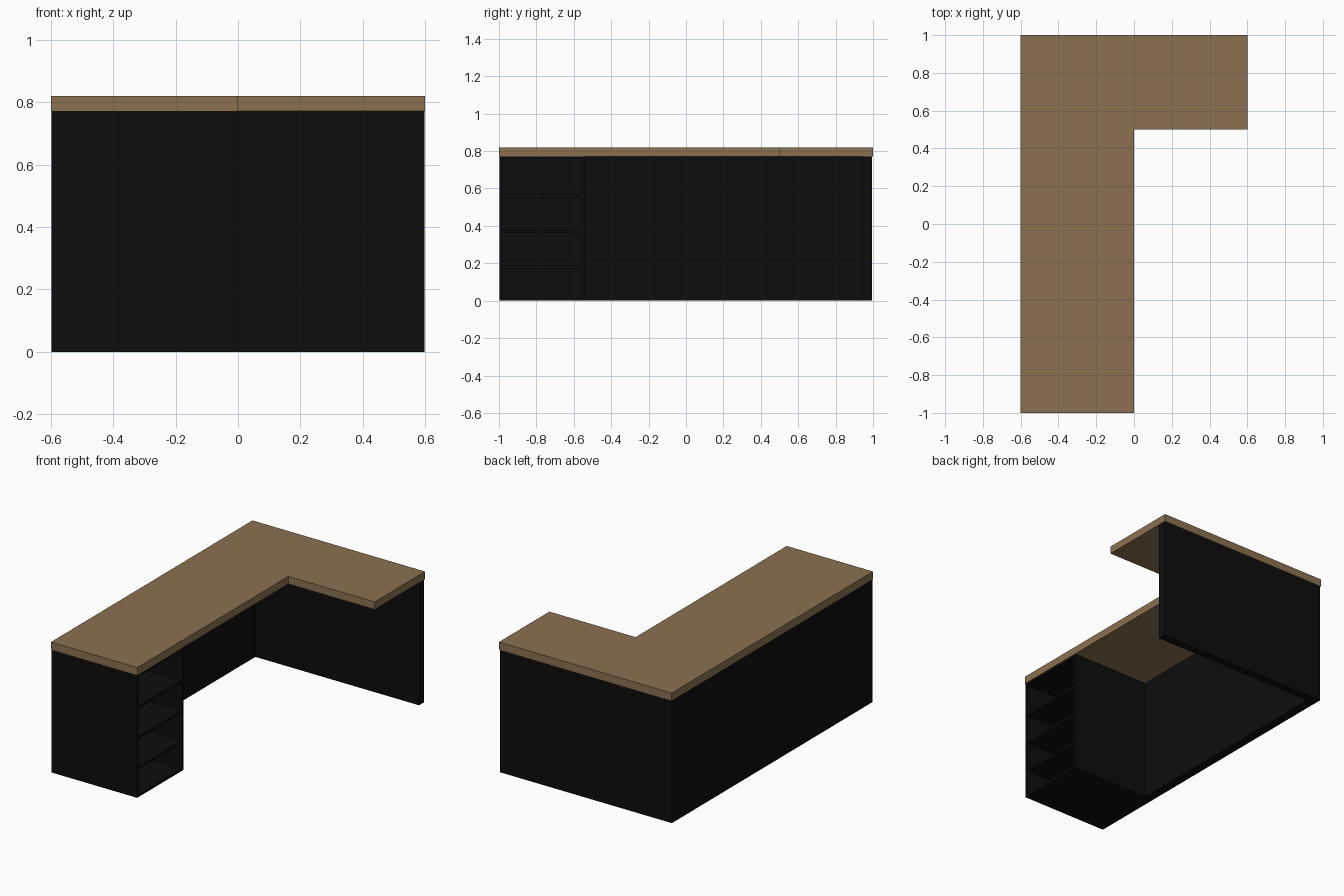
import bpy, bmesh

if "Cube" in bpy.data.objects:
    bpy.data.objects.remove(bpy.data.objects["Cube"])


def material(name, rgb):
    m = bpy.data.materials.new(name)
    m.diffuse_color = (*rgb, 1)
    m.use_nodes = True
    m.node_tree.nodes["Principled BSDF"].inputs["Base Color"].default_value = m.diffuse_color
    return m


WOOD = material("brown wood", (0.26, 0.165, 0.08))
BLACK = material("black panel", (0.004, 0.004, 0.004))


def add_object(name, bm, mat):
    bmesh.ops.recalc_face_normals(bm, faces=bm.faces)
    me = bpy.data.meshes.new(name)
    bm.to_mesh(me)
    bm.free()
    me.materials.append(mat)
    ob = bpy.data.objects.new(name, me)
    bpy.context.collection.objects.link(ob)
    return ob


def prism(name, outline, z0, z1, mat):
    """Extrude a flat outline from z0 up to z1."""
    bm = bmesh.new()
    face = bm.faces.new([bm.verts.new((x, y, z0)) for x, y in outline])
    ext = bmesh.ops.extrude_face_region(bm, geom=[face])
    for v in ext["geom"]:
        if isinstance(v, bmesh.types.BMVert):
            v.co.z = z1
    return add_object(name, bm, mat)


def box(name, x0, x1, y0, y1, z0, z1, mat=BLACK):
    return prism(name, [(x0, y0), (x1, y0), (x1, y1), (x0, y1)], z0, z1, mat)


TOP_Z, H = 0.82, 0.772      # worktop surface and underside
BACK = -0.54                # inner face of the long panel
Y0, Y1 = -0.998, -0.54      # drawerless shelf cabinet extent
FRONT = -0.002
T = 0.015                   # cabinet board thickness

# L-shaped worktop
prism("worktop", [(-0.6, -1), (0, -1), (0, 0.5), (0.6, 0.5), (0.6, 1), (-0.6, 1)],
      H, TOP_Z, WOOD)

# Long and short support panels
prism("support_panels", [(-0.598, Y0), (BACK, Y0), (BACK, 0.944), (0.598, 0.944),
                         (0.598, 0.994), (-0.598, 0.994)], 0, H, BLACK)

# Open shelf cabinet facing +x
box("cabinet_outer_side", BACK, FRONT, Y0, Y0 + T, 0, H)
box("cabinet_inner_side", BACK, FRONT, Y1 - T, Y1, 0, H)
box("cabinet_bottom", BACK, FRONT, Y0 + T, Y1 - T, 0, T)
box("cabinet_top", BACK, FRONT, Y0 + T, Y1 - T, H - T, H)
for i, z in enumerate((0.18, 0.37, 0.56)):
    box(f"shelf_{i + 1}", BACK, FRONT - 0.004, Y0 + T, Y1 - T, z - T / 2, z + T / 2)
